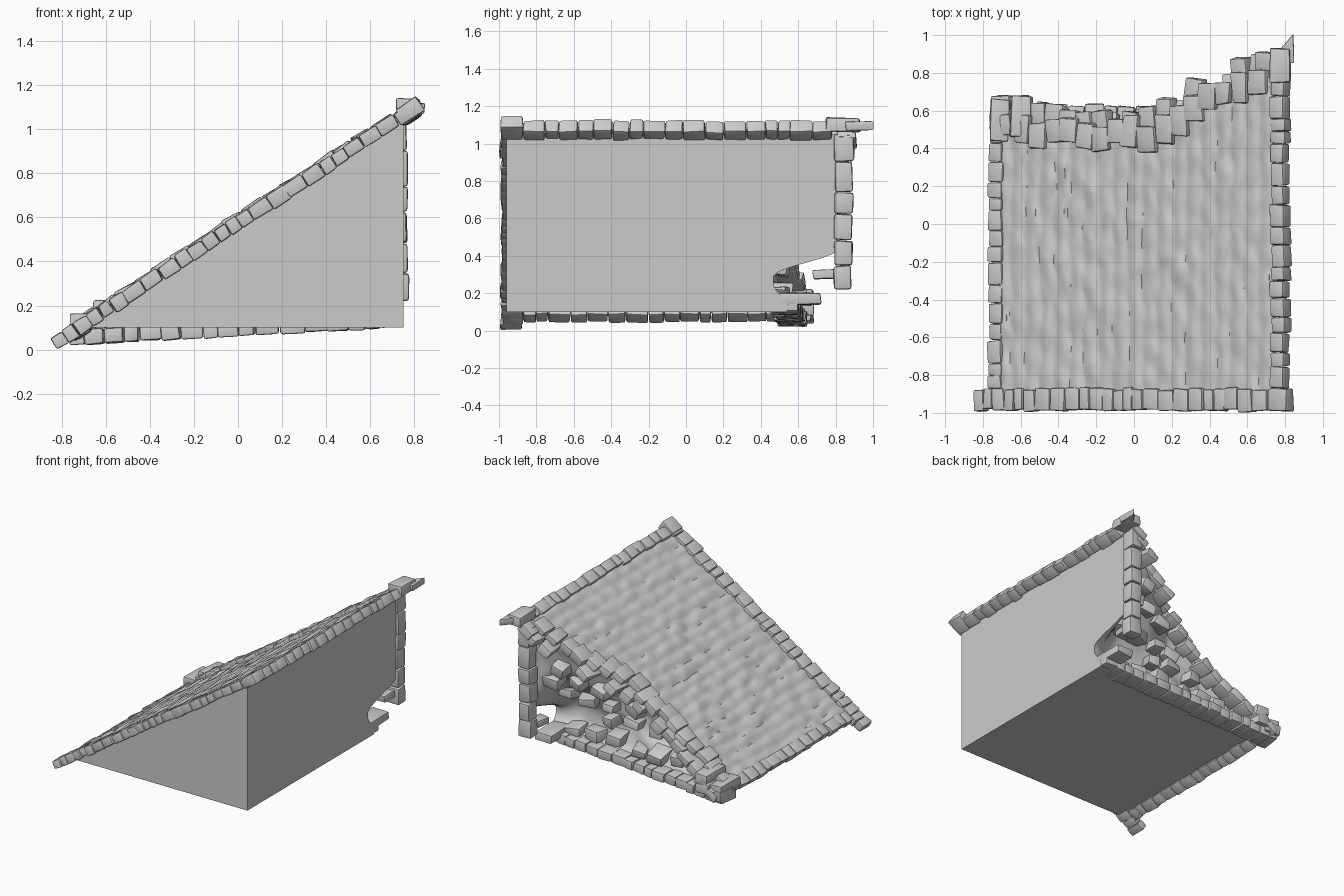
import bpy, bmesh, math, random
from mathutils import Vector, Matrix, noise

if "Cube" in bpy.data.objects:
    bpy.data.objects.remove(bpy.data.objects["Cube"])

random.seed(4)
SLOPE = 0.655
TILT = -math.atan(SLOPE)
BASE = 0.1
X0, X1, FRONT = -0.72, 0.75, -0.96


def roof_z(x):
    return 0.565 + SLOPE * x


def smooth(a, b, t):
    t = max(0, min(1, (t - a) / (b - a)))
    return t * t * (3 - 2 * t)


# Broken back edge of the roof in plan
EDGE = [(-0.8, .54), (-0.5, .5), (-0.25, .46), (0.1, .47), (0.3, .61), (0.5, .72), (0.9, .83)]


def edge_y(x):
    for (a, ya), (b, yb) in zip(EDGE, EDGE[1:]):
        if x <= b:
            return ya + (yb - ya) * (x - a) / (b - a)
    return EDGE[-1][1]


def back_y(x, v):
    """Hollowed back surface: v = 0 at the base, 1 at the roof."""
    k = smooth(-0.2, 0.7, x)
    low = 0.54 - 0.08 * smooth(0.03, 0.16, v) * k
    top = edge_y(x) + 0.02
    s = smooth(0.2, 0.85 - 0.5 * smooth(0.55, 0.75, x), v)
    bump = 0.025 * noise.noise(Vector((x * 6, v * 5, 2))) * math.sin(math.pi * v)
    hollow = 0.07 * math.sin(math.pi * v) * (1 - smooth(0.5, 0.75, x))
    return low + (top - low) * s + bump - hollow


def finish(name, bm, angle=40):
    bmesh.ops.recalc_face_normals(bm, faces=bm.faces)
    me = bpy.data.meshes.new(name)
    bm.to_mesh(me)
    bm.free()
    ob = bpy.data.objects.new(name, me)
    bpy.context.collection.objects.link(ob)
    bpy.ops.object.select_all(action='DESELECT')
    bpy.context.view_layer.objects.active = ob
    ob.select_set(True)
    bpy.ops.object.shade_smooth_by_angle(angle=math.radians(angle))
    return ob


def block(bm, loc, size, rot=None, jit=0.006, point=False):
    """One worn stone with chipped corners."""
    part = bmesh.new()
    bmesh.ops.create_cube(part, size=1)
    for v in part.verts:
        tip = point and v.co.y > 0 and v.co.x < 0
        v.co = Vector([c * s + random.uniform(-jit, jit) for c, s in zip(v.co, size)])
        if tip:
            v.co.y -= size[1] * 0.6
    bmesh.ops.bevel(part, geom=part.edges[:], offset=min(size) * 0.17, segments=2,
                    profile=0.6, affect='EDGES', clamp_overlap=True)
    part.transform(Matrix.Translation(loc) @ (rot or Matrix()))
    me = bpy.data.meshes.new("tmp")
    part.to_mesh(me)
    part.free()
    bm.from_mesh(me)
    bpy.data.meshes.remove(me)


def row(name, p0, p1, n, width, thick, up):
    """A course of stones of uneven length from p0 to p1."""
    p0, p1, up = Vector(p0), Vector(p1), Vector(up)
    axis = (p1 - p0).normalized()
    side = up.cross(axis).normalized()
    up = axis.cross(side)
    rot = Matrix((axis, side, up)).transposed().to_4x4()
    w = [random.uniform(0.7, 1.35) for _ in range(n)]
    total, t = sum(w), 0
    bm = bmesh.new()
    for k in w:
        length = (p1 - p0).length * k / total
        c = p0 + axis * (t + length / 2)
        c += side * random.uniform(-.006, .006) + up * random.uniform(-.003, .003)
        wob = Matrix.Rotation(random.uniform(-.05, .05), 4, 'Z')
        block(bm, c, (length * 0.98, width * random.uniform(.92, 1.06),
                      thick * random.uniform(.93, 1.06)), rot @ wob, 0.004)
        t += length
    return finish(name, bm)


def grid(bm, nu, nv, fn):
    vs = [[bm.verts.new(fn(i / nu, j / nv)) for j in range(nv + 1)] for i in range(nu + 1)]
    for i in range(nu):
        for j in range(nv):
            bm.faces.new((vs[i][j], vs[i + 1][j], vs[i + 1][j + 1], vs[i][j + 1]))
    return vs


# Wedge body with a hollow, collapsed back
def back_point(u, v):
    x = X0 + (X1 - X0) * u
    h = max(roof_z(x) - 0.005, BASE + 0.006) - BASE
    return (x, back_y(x, v), BASE + h * v)


bm = bmesh.new()
NU, NV = 48, 40
g = grid(bm, NU, NV, back_point)
fr = [[bm.verts.new((c[k].co.x, FRONT, c[k].co.z)) for k in (0, NV)] for c in g]
for i in range(NU):
    bm.faces.new((g[i][0], g[i + 1][0], fr[i + 1][0], fr[i][0]))
    bm.faces.new((g[i][NV], g[i + 1][NV], fr[i + 1][1], fr[i][1]))
    bm.faces.new((fr[i][0], fr[i + 1][0], fr[i + 1][1], fr[i][1]))
for i in (0, NU):
    bm.faces.new(g[i] + [fr[i][1], fr[i][0]])
finish("roof_body", bm, 35)

# Overlapping shingle courses
ROWS, PER = 19, 6


def shingle(u, v):
    x = X0 + (X1 - X0) * u
    y = -0.93 + (edge_y(x) + 0.93) * v
    x += 0.010 * noise.noise(Vector((round(u * ROWS) * 3.1, y * 9, 0)))
    f = (u * ROWS) % 1.0
    saw = 0.022 * math.sin(math.pi * min(1, f * 0.75 + 0.2))
    lump = 0.014 * noise.noise(Vector((int(u * ROWS) * 2.7, y * 8, f)))
    return (x, y, roof_z(x) + 0.004 + saw + lump)


bm = bmesh.new()
grid(bm, ROWS * PER, 150, shingle)
bmesh.ops.recalc_face_normals(bm, faces=bm.faces)
finish("shingle_courses", bm, 50)

# Stone trims around the slope, the back corner and the base
N = (-SLOPE, 0, 1)
row("gable_trim", (-.838, -.93, .023), (.80, -.93, 1.096), 25, .115, .065, N)
row("eave_trim", (-.72, -.87, .092), (-.72, .52, .092), 15, .085, .065, N)
row("ridge_trim", (.775, -.87, 1.072), (.775, .78, 1.072), 17, .085, .075, N)
row("corner_column", (.72, .84, .22), (.72, .84, 1.05), 6, .10, .10, (1, 0, 0))
row("base_course", (.75, .52, .135), (-.76, .575, .055), 17, .15, .07, (0, 0, 1))

# Corner stones
R = Matrix.Rotation(TILT, 4, 'Y')
bm = bmesh.new()
block(bm, (.78, -.93, 1.085), (.11, .12, .075), R)
block(bm, (.775, .84, 1.10), (.11, .18, .075))
block(bm, (.808, .93, 1.092), (.075, .15, .05), point=True)
block(bm, (.70, .86, 1.03), (.11, .10, .06), R)
for loc, size in (((-.70, .60, .085), (.12, .15, .07)), ((-.60, .62, .12), (.11, .12, .07)),
                  ((-.60, .57, .19), (.11, .22, .06)), ((-.71, .55, .13), (.09, .22, .06)),
                  ((.68, .61, .17), (.13, .22, .065)), ((.70, .74, .30), (.08, .12, .05))):
    block(bm, loc, size, Matrix.Rotation(random.uniform(-.12, .12), 4, 'Z'))
finish("corner_stones", bm)

# Loose stones along the broken roof edge
bm = bmesh.new()
x = -.68
while x < .71:
    e = edge_y(x)
    for dy, dz, chance in ((random.uniform(-.04, .04), .018, 1), (random.uniform(.06, .1), -.03, .85)):
        if random.random() < chance:
            rot = Matrix.Rotation(random.uniform(-.12, .12), 4, 'Z') @ R
            block(bm, (x, e + dy, roof_z(x) + dz),
                  (random.uniform(.09, .115), random.uniform(.11, .17), .065), rot, .008)
    x += random.uniform(.07, .095)
finish("broken_edge_stones", bm)

# Rubble set in the hollow back
bm = bmesh.new()
for r in range(6):
    z = 0.2 + r * 0.135
    x = (z - .565) / SLOPE + .2 + random.uniform(0, .06)
    while x < .64:
        v = (z - BASE) / (roof_z(x) - BASE)
        if not (x > .35 and .2 < z < .4):
            rot = (Matrix.Rotation(random.uniform(-.3, .3), 4, 'Z')
                   @ Matrix.Rotation(random.uniform(-.35, .1), 4, 'Y')
                   @ Matrix.Rotation(random.uniform(-.3, .1), 4, 'X'))
            block(bm, (x, back_y(x, v) + .025, z + random.uniform(-.02, .02)),
                  (random.uniform(.09, .13), .13, random.uniform(.06, .085)), rot, .01)
        x += random.uniform(.15, .2)
finish("rubble_stones", bm)
